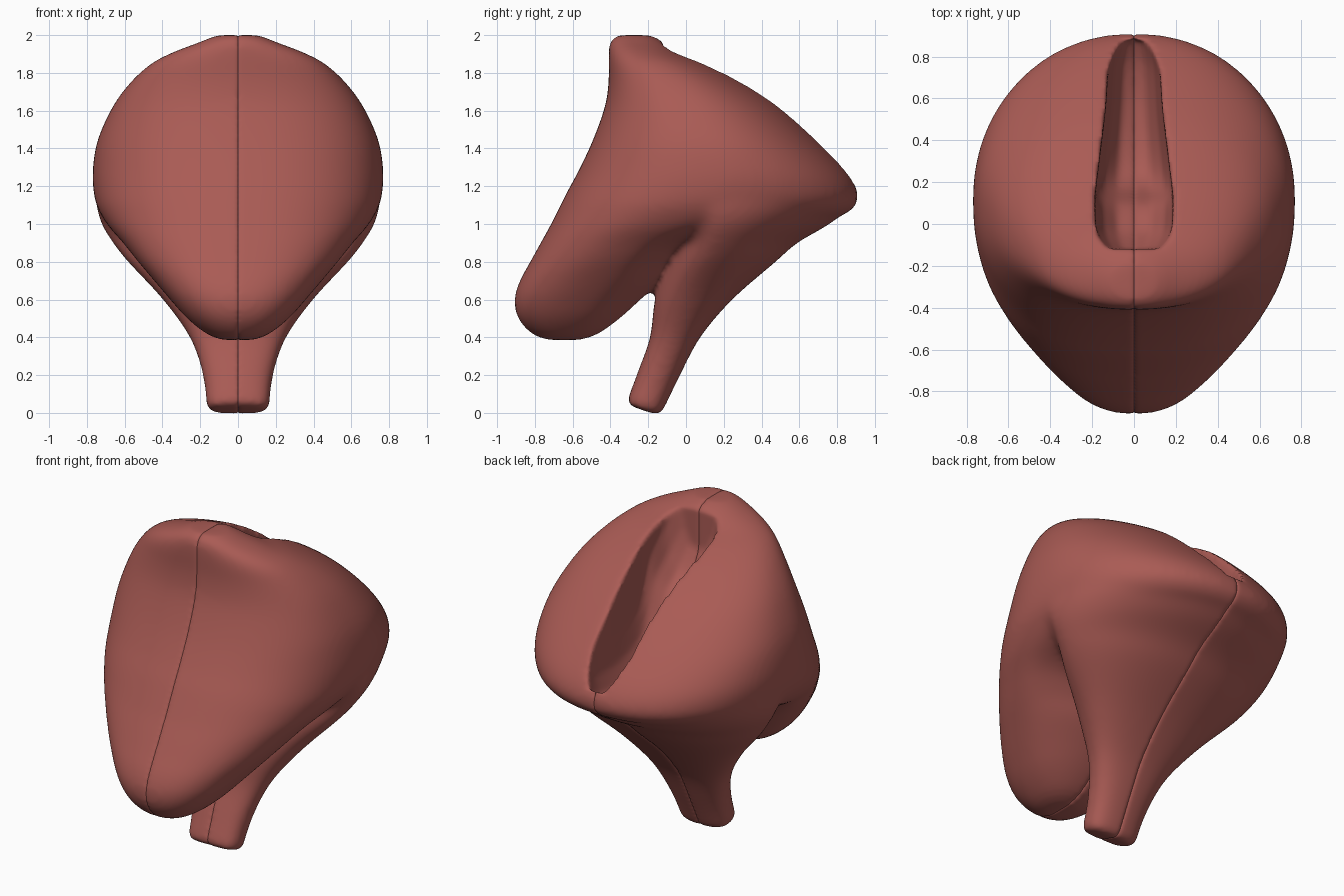
import bpy, bmesh, math

cube = bpy.data.objects.get("Cube")
if cube:
    bpy.data.objects.remove(cube, do_unlink=True)

flesh = bpy.data.materials.new("flesh_red")
flesh.use_nodes = True
colour = (0.40, 0.105, 0.09, 1)
flesh.diffuse_color = colour
flesh.node_tree.nodes["Principled BSDF"].inputs["Base Color"].default_value = colour


def refine(rows, steps=6):
    """Catmull-Rom interpolation between section rows."""
    out = []
    for i in range(len(rows) - 1):
        a, b = rows[max(i - 1, 0)], rows[i]
        c, d = rows[i + 1], rows[min(i + 2, len(rows) - 1)]
        for s in range(steps):
            t = s / steps
            out.append([q + t / 2 * (r - p + t * (2*p - 5*q + 4*r - u + t * (3*(q - r) + u - p)))
                        for p, q, r, u in zip(a, b, c, d)])
    return out + [list(rows[-1])]


def ring(z, front, widest, back, width, front_power, back_power, tilt):
    """Superellipse section with its own roundness in front of and behind the widest point."""
    points, count = [], 64
    for i in range(count):
        a = 2 * math.pi * i / count
        c, s = math.cos(a), math.sin(a)
        reach, power = (back - widest, back_power) if s > 0 else (widest - front, front_power)
        x = width * math.copysign(abs(c) ** (2 / power), c)
        y = reach * math.copysign(abs(s) ** (2 / power), s)
        points.append((x, widest + y, z - tilt * y * max(0, 1 - z / 0.4)))
    return points


def loft(bm, rings):
    loops = [[bm.verts.new(p) for p in r] for r in rings]
    n = len(loops[0])
    for lo, hi in zip(loops, loops[1:]):
        for i in range(n):
            j = (i + 1) % n
            bm.faces.new((lo[i], lo[j], hi[j], hi[i]))
    bm.faces.new(loops[0])
    bm.faces.new(loops[-1])


def make_object(name, bm):
    bmesh.ops.recalc_face_normals(bm, faces=bm.faces)
    mesh = bpy.data.meshes.new(name)
    bm.to_mesh(mesh)
    bm.free()
    ob = bpy.data.objects.new(name, mesh)
    bpy.context.collection.objects.link(ob)
    return ob


# Main body with the hanging front lobe: height, front, widest, back, half width
body = [(0.385, -0.74, -0.64, -0.55, 0.09), (0.42, -0.82, -0.62, -0.46, 0.17),
        (0.50, -0.89, -0.57, -0.35, 0.27), (0.60, -0.91, -0.50, -0.24, 0.36),
        (0.70, -0.88, -0.42, -0.14, 0.445), (0.80, -0.825, -0.34, -0.07, 0.53),
        (0.90, -0.77, -0.23, 0.06, 0.61), (0.98, -0.725, -0.11, 0.42, 0.68),
        (1.04, -0.695, -0.02, 0.80, 0.72), (1.10, -0.665, 0.04, 0.90, 0.75),
        (1.17, -0.63, 0.09, 0.91, 0.765), (1.28, -0.57, 0.12, 0.85, 0.77),
        (1.44, -0.495, 0.10, 0.70, 0.745), (1.62, -0.43, 0.03, 0.50, 0.665),
        (1.75, -0.41, -0.05, 0.305, 0.57), (1.85, -0.41, -0.15, 0.11, 0.46),
        (1.91, -0.41, -0.22, -0.04, 0.345), (1.965, -0.405, -0.26, -0.12, 0.20),
        (2.0, -0.37, -0.27, -0.18, 0.12)]

# Stalk that flares upward into the underside, with the section power last
stalk = [(0.015, -0.32, -0.23, -0.135, 0.168, 2.8), (0.20, -0.255, -0.15, -0.04, 0.188, 2.6),
         (0.40, -0.19, -0.05, 0.075, 0.258, 2.5), (0.60, -0.165, 0.05, 0.245, 0.40, 2.3),
         (0.80, -0.10, 0.12, 0.475, 0.585, 2.1), (0.90, -0.06, 0.15, 0.59, 0.665, 1.95),
         (1.00, -0.03, 0.16, 0.76, 0.725, 1.9), (1.10, 0.0, 0.15, 0.87, 0.75, 2.0),
         (1.20, 0.0, 0.15, 0.86, 0.74, 2.1)]

bm = bmesh.new()
loft(bm, [ring(*row, 2.4, 2.15, 0) for row in refine(body)])
loft(bm, [ring(*row, row[-1], 0.35) for row in refine(stalk)])
half = make_object("left_half", bm)

# Tapering slot along the upper back: position, half width, floor height
slot = [(-0.12, 0.13, 1.70), (-0.04, 0.175, 1.56), (0.09, 0.185, 1.43), (0.18, 0.18, 1.22),
        (0.30, 0.165, 1.12), (0.55, 0.135, 1.08), (0.75, 0.12, 1.10), (0.88, 0.09, 1.15)]
bm = bmesh.new()
loft(bm, [[(-0.05, y, 2.2), (w, y, 2.2), (w, y, f + 0.28), (w * 0.8, y, f + 0.14),
           (w * 0.45, y, f + 0.04), (-0.05, y, f)] for y, w, f in refine(slot)])
slot_cutter = make_object("slot_cutter", bm)

# Block that removes everything on the far side of the centre crease
bm = bmesh.new()
bmesh.ops.create_cube(bm, size=4)
bmesh.ops.translate(bm, vec=(-2.008, 0, 1), verts=bm.verts)
side_cutter = make_object("side_cutter", bm)


def remesh(size):
    mod = half.modifiers.new("Remesh", 'REMESH')
    mod.mode = 'VOXEL'
    mod.voxel_size = size


def soften(iterations):
    mod = half.modifiers.new("Soften", 'SMOOTH')
    mod.factor = 0.5
    mod.iterations = iterations


def carve(cutter):
    cutter.hide_render = True
    mod = half.modifiers.new("Carve", 'BOOLEAN')
    mod.operation = 'DIFFERENCE'
    mod.solver = 'EXACT'
    mod.object = cutter


# Fuse and blend, carve, then round the cut edges
remesh(0.02)
soften(18)
carve(side_cutter)
carve(slot_cutter)
remesh(0.015)
soften(8)

bpy.context.view_layer.update()
baked = bpy.data.meshes.new_from_object(half.evaluated_get(bpy.context.evaluated_depsgraph_get()))
half.modifiers.clear()
half.data = baked
for cutter in (slot_cutter, side_cutter):
    bpy.data.objects.remove(cutter, do_unlink=True)

baked.materials.clear()
baked.materials.append(flesh)
for face in baked.polygons:
    face.use_smooth = True
    face.material_index = 0

# Mirrored half, meeting at the centre crease
other = bpy.data.objects.new("right_half", baked.copy())
bpy.context.collection.objects.link(other)
bm = bmesh.new()
bm.from_mesh(other.data)
bmesh.ops.scale(bm, vec=(-1, 1, 1), verts=bm.verts)
bmesh.ops.reverse_faces(bm, faces=bm.faces)
bm.to_mesh(other.data)
bm.free()
